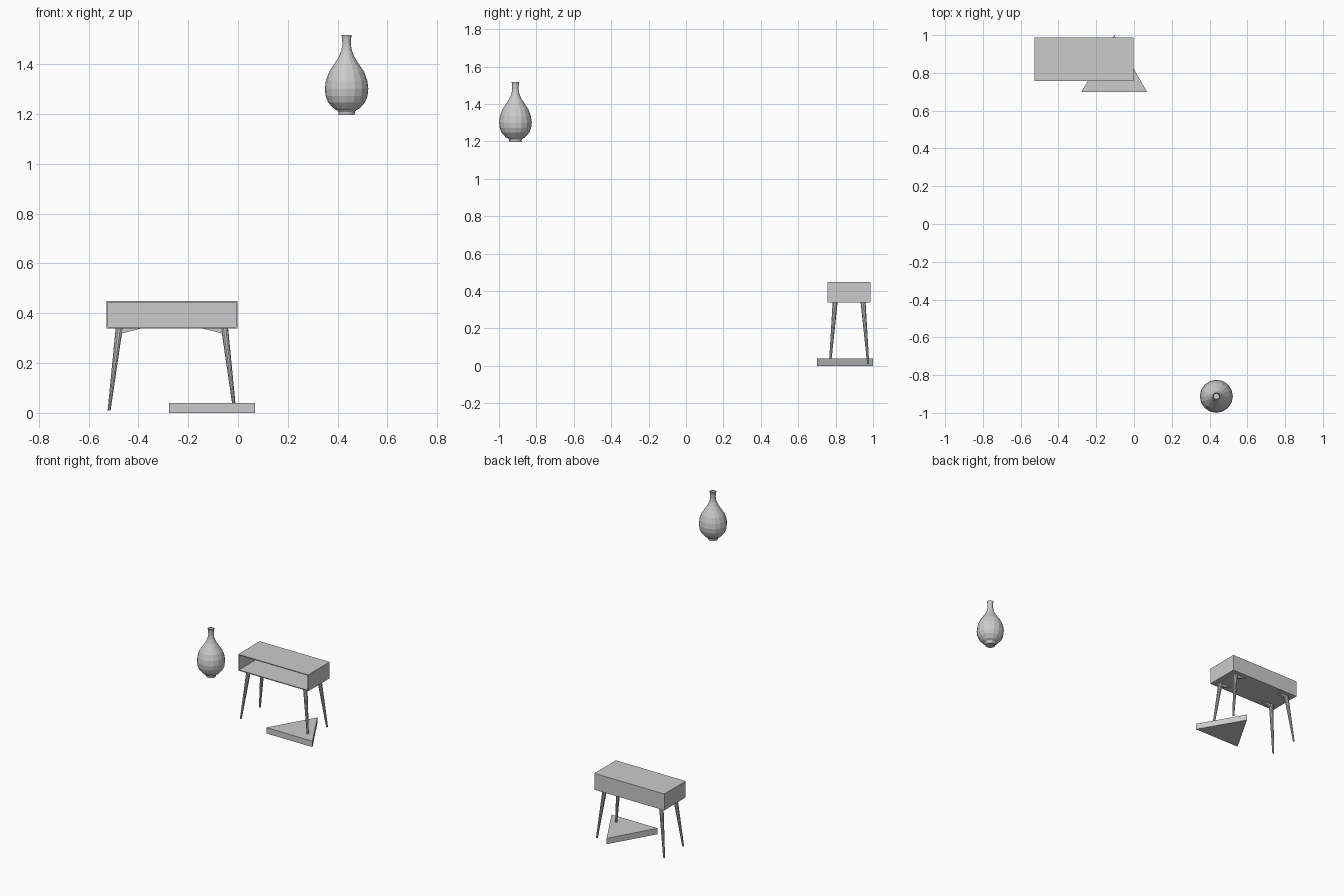
import bpy, bmesh, math
from mathutils import Vector

if "Cube" in bpy.data.objects:
    bpy.data.objects.remove(bpy.data.objects["Cube"])


def make(name, verts, faces):
    mesh = bpy.data.meshes.new(name)
    mesh.from_pydata(verts, [], faces)
    bm = bmesh.new()
    bm.from_mesh(mesh)
    bmesh.ops.recalc_face_normals(bm, faces=bm.faces)
    bm.to_mesh(mesh)
    bm.free()
    obj = bpy.data.objects.new(name, mesh)
    bpy.context.collection.objects.link(obj)
    return obj


def box(name, x0, x1, y0, y1, z0, z1):
    v = [(x, y, z) for x in (x0, x1) for y in (y0, y1) for z in (z0, z1)]
    return make(name, v, [(0, 1, 3, 2), (4, 6, 7, 5), (0, 4, 5, 1),
                          (2, 3, 7, 6), (0, 2, 6, 4), (1, 5, 7, 3)])


def rings(name, levels, n, caps):
    """Skin circular rings given as (centre, radius)."""
    verts = [(c[0] + r * math.cos(2 * math.pi * i / n),
              c[1] + r * math.sin(2 * math.pi * i / n), c[2])
             for c, r in levels for i in range(n)]
    faces = [(k * n + i, k * n + (i + 1) % n,
              (k + 1) * n + (i + 1) % n, (k + 1) * n + i)
             for k in range(len(levels) - 1) for i in range(n)]
    if "b" in caps:
        faces.append(tuple(range(n)))
    if "t" in caps:
        faces.append(tuple(range((len(levels) - 1) * n, len(levels) * n)))
    return make(name, verts, faces)


def prism(name, outline, offset):
    n = len(outline)
    verts = [Vector(p) for p in outline] + [Vector(p) + Vector(offset) for p in outline]
    faces = [tuple(range(n)), tuple(range(n, 2 * n))]
    faces += [(i, (i + 1) % n, n + (i + 1) % n, n + i) for i in range(n)]
    return make(name, verts, faces)


# Console cabinet: open-fronted shell
X0, X1, Y0, Y1, Z0, Z1, T = -0.528, -0.003, 0.757, 0.987, 0.338, 0.449, 0.006
CX, CY = (X0 + X1) / 2, (Y0 + Y1) / 2
box("cabinet_top", X0, X1, Y0, Y1, Z1 - T, Z1)
box("cabinet_bottom", X0, X1, Y0, Y1, Z0, Z0 + T)
box("cabinet_left_side", X0, X0 + T, Y0, Y1, Z0 + T, Z1 - T)
box("cabinet_right_side", X1 - T, X1, Y0, Y1, Z0 + T, Z1 - T)
box("cabinet_back", X0 + T, X1 - T, Y1 - T, Y1, Z0 + T, Z1 - T)

# Splayed tapered legs, each with a wedge brace along the width
for sx, xn in ((-1, "left"), (1, "right")):
    for sy, yn in ((-1, "front"), (1, "back")):
        top = (CX + sx * 0.212, CY + sy * 0.075, Z0)
        foot = (CX + sx * 0.252, CY + sy * 0.102, 0.01)
        rings(f"{yn}_{xn}_leg", [(foot, 0.006), (top, 0.014)], 10, "bt")
        y = top[1] - 0.008
        prism(f"{yn}_{xn}_brace",
              [(CX + sx * 0.212, y, Z0), (CX + sx * 0.127, y, Z0),
               (CX + sx * 0.205, y, Z0 - 0.02), (CX + sx * 0.212, y, Z0 - 0.02)],
              (0, 0.016, 0))

# Triangular slab on the floor
prism("triangle_slab", [(-0.278, 0.70, 0), (0.069, 0.70, 0), (-0.1045, 1.0, 0)],
      (0, 0, 0.04))

# Vase: open-necked lathe form
profile = [(0.032, 1.197), (0.034, 1.213), (0.052, 1.222), (0.074, 1.247),
           (0.084, 1.272), (0.0875, 1.302), (0.083, 1.335), (0.070, 1.370),
           (0.050, 1.400), (0.032, 1.428), (0.021, 1.455), (0.017, 1.480),
           (0.018, 1.505), (0.021, 1.518), (0.017, 1.518), (0.014, 1.49),
           (0.017, 1.45), (0.04, 1.40), (0.075, 1.31), (0.06, 1.24), (0.03, 1.205)]
rings("vase", [((0.436, -0.912, z), r) for r, z in profile], 16, "bt")
